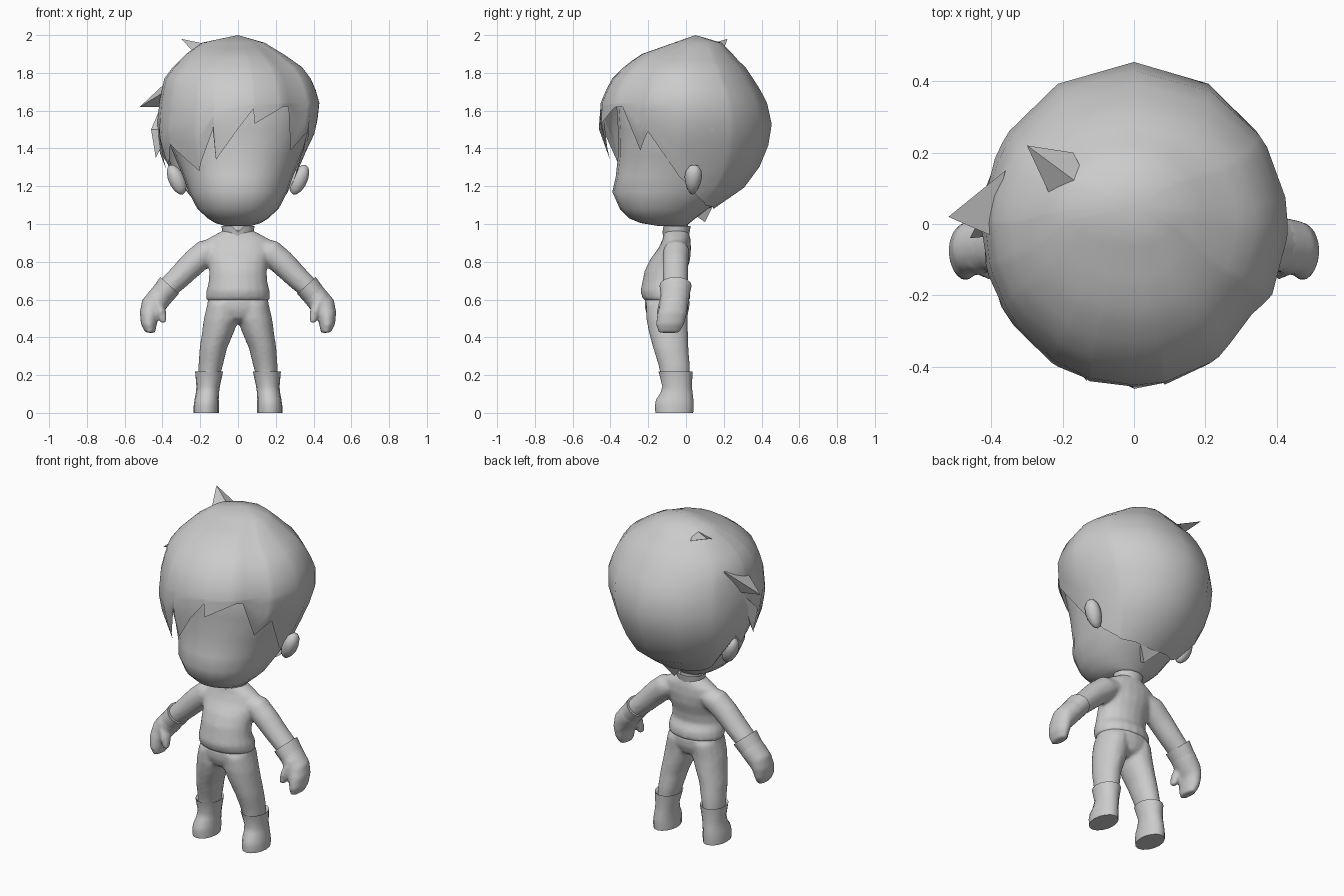
import bpy, bmesh, math
from mathutils import Vector, Matrix

if "Cube" in bpy.data.objects:
    bpy.data.objects.remove(bpy.data.objects["Cube"])

grey = bpy.data.materials.new("plain grey")
grey.diffuse_color = (0.6, 0.6, 0.6, 1)
grey.use_nodes = True
grey.node_tree.nodes["Principled BSDF"].inputs["Base Color"].default_value = grey.diffuse_color


def finish(name, bm, angle=50):
    bmesh.ops.recalc_face_normals(bm, faces=bm.faces)
    me = bpy.data.meshes.new(name)
    bm.to_mesh(me)
    bm.free()
    me.materials.append(grey)
    ob = bpy.data.objects.new(name, me)
    bpy.context.collection.objects.link(ob)
    bpy.ops.object.select_all(action='DESELECT')
    ob.select_set(True)
    bpy.context.view_layer.objects.active = ob
    bpy.ops.object.shade_smooth_by_angle(angle=math.radians(angle))
    return ob


def tube(name, rings, side=1, n=16, caps=True, shape=1.0):
    """Loft of ellipses: x, y, z, half width, half depth, tilt in degrees."""
    bm = bmesh.new()
    loops = []
    for x, y, z, a, b, *t in rings:
        t = math.radians(t[0]) if t else 0
        loop = []
        for i in range(n):
            h = 2 * math.pi * i / n
            c = math.copysign(abs(math.cos(h)) ** shape, math.cos(h)) * a
            s = math.copysign(abs(math.sin(h)) ** shape, math.sin(h)) * b
            loop.append(bm.verts.new((side * (x + c * math.cos(t)), y + s, z + c * math.sin(t))))
        loops.append(loop)
    for p, q in zip(loops, loops[1:]):
        for i in range(n):
            j = (i + 1) % n
            bm.faces.new((p[i], p[j], q[j], q[i]))
    if caps:
        bm.faces.new(loops[0])
        bm.faces.new(loops[-1])
    return finish(name, bm)


def blend(parts, smooth=6):
    """Join overlapping parts and melt them into one smooth skin."""
    bpy.ops.object.select_all(action='DESELECT')
    for p in parts:
        p.select_set(True)
    bpy.context.view_layer.objects.active = parts[0]
    bpy.ops.object.join()
    m = parts[0].modifiers.new("melt", 'REMESH')
    m.mode, m.voxel_size, m.use_smooth_shade = 'VOXEL', 0.011, True
    m = parts[0].modifiers.new("relax", 'SMOOTH')
    m.factor, m.iterations = 0.5, smooth


def lock(name, pts):
    """Pointed tuft from four points."""
    bm = bmesh.new()
    v = [bm.verts.new(p) for p in pts]
    for f in ((0, 1, 2), (0, 1, 3), (0, 2, 3), (1, 2, 3)):
        bm.faces.new([v[i] for i in f])
    return finish(name, bm, 20)


def interp(table, k):
    """Linear lookup in rows sorted by falling first value."""
    if k >= table[0][0]:
        return table[0][1:]
    for p, q in zip(table, table[1:]):
        if k >= q[0]:
            f = (p[0] - k) / (p[0] - q[0])
            return [a + (b - a) * f for a, b in zip(p[1:], q[1:])]
    return table[-1][1:]


# head: z, front, back, half width
head = [(0.99, .15, .0, .07), (1.005, .24, .02, .12), (1.03, .30, .05, .16), (1.08, .35, .12, .215),
        (1.17, .39, .25, .262), (1.25, .372, .32, .29), (1.36, .36, .375, .337), (1.5, .36, .41, .395),
        (1.66, .37, .375, .395), (1.77, .33, .30, .34), (1.85, .25, .23, .25), (1.91, .12, .11, .12)]
tube("head", [(0, (b - f) / 2, z, w, (f + b) / 2) for z, f, b, w in head], n=24, shape=0.92)

# hair cap: z, front, back, right half width, left half width
cap = [(2.0, 0, 0, 0, 0), (1.96, .10, .15, .14, .19), (1.9, .25, .23, .24, .275), (1.83, .33, .315, .34, .345),
       (1.77, .39, .355, .385, .39), (1.66, .45, .425, .433, .415), (1.5, .462, .46, .415, .43),
       (1.38, .43, .425, .358, .415), (1.25, .40, .365, .302, .365), (1.17, .385, .285, .27, .30),
       (1.07, .33, .13, .20, .20)]
# hairline: angle from the front (positive to the right), height
line = [(180, 1.08), (125, 1.10), (100, 1.16), (85, 1.25), (64, 1.49), (54, 1.39), (40, 1.62), (34, 1.62),
        (12, 1.53), (11, 1.61), (-17, 1.34), (-18, 1.50), (-33, 1.28), (-52, 1.39), (-58, 1.42), (-72, 1.30),
        (-76, 1.44), (-92, 1.29), (-102, 1.36), (-114, 1.13), (-125, 1.10), (-180, 1.08)]
inset = [(64, 1), (54, .95), (46, .94), (36, .99), (20, 1)]
angles = sorted({a for a, _ in line} | set(range(-150, 180, 30)), reverse=True)
angles.remove(-180)
bm = bmesh.new()
top = bm.verts.new((0, .05, 2.0))
cols = []
for a in angles:
    end, = interp(line, a)
    r, = interp(inset, a)
    h = math.radians(a)
    knee = 1.64
    heights = [1.96, 1.93, 1.9, 1.865, 1.83, 1.77, 1.71, knee] + [knee + (end - knee) * k / 5 for k in range(1, 6)]
    col = []
    for z in heights:
        f, b, wr, wl = interp(cap, z)
        x = math.sin(h) * (wr if h > 0 else wl) * r
        y = -math.cos(h) * (f if math.cos(h) > 0 else b) * r
        col.append(bm.verts.new((x, y + .05 * max(0, (z - 1.85) / .15), z)))
    cols.append(col)
for p, q in zip(cols, cols[1:] + cols[:1]):
    bm.faces.new((top, q[0], p[0]))
    for k in range(len(p) - 1):
        bm.faces.new((p[k], q[k], q[k + 1], p[k + 1]))
finish("hair", bm)

# loose tufts
lock("crown_tuft", [(-.30, .22, 1.98), (-.17, .20, 1.925), (-.235, .08, 1.91), (-.11, .08, 1.94)])
lock("side_tuft", [(-.52, .02, 1.62), (-.36, .15, 1.77), (-.405, -.03, 1.69), (-.38, .07, 1.62)])
lock("temple_tuft", [(-.435, -.03, 1.35), (-.46, -.04, 1.50), (-.41, .06, 1.62), (-.36, -.03, 1.5)])
lock("nape_tuft", [(.01, .10, 1.01), (-.07, .14, 1.09), (.07, .14, 1.09), (.0, .03, 1.06)])

# ears
for s, side in ((1, "right"), (-1, "left")):
    bm = bmesh.new()
    bmesh.ops.create_uvsphere(bm, u_segments=10, v_segments=7, radius=1)
    for v in bm.verts:  # narrow the lobe
        v.co.y = v.co.y * (1 + .25 * v.co.z) + .1 * v.co.z
    m = (Matrix.Translation((s * .325, .038, 1.235)) @ Matrix.Rotation(math.radians(s * 24), 4, 'Y')
         @ Matrix.Diagonal((.045, .045, .085, 1)))
    bmesh.ops.transform(bm, matrix=m, verts=bm.verts)
    finish(side + "_ear", bm, 70)

# neck and collar with a notch at the front
tube("neck", [(0, -.05, .92, .06, .06), (0, -.05, 1.04, .06, .06)], n=12)
collar = tube("collar", [(0, -.05, .94, .08, .066), (0, -.05, .99, .088, .075)], n=16, caps=False)
for v in collar.data.vertices:
    if abs(v.co.x) < .01 and v.co.y < -.1:
        v.co.z -= .035 if v.co.z > .97 else .02

shirt = [tube("shirt", [(0, -.1, .592, .16, .112), (0, -.103, .605, .17, .127), (0, -.11, .645, .168, .132),
                        (0, -.118, .69, .156, .114), (0, -.108, .75, .153, .112), (0, -.085, .81, .16, .107),
                        (0, -.06, .87, .177, .087), (0, -.05, .92, .165, .074), (0, -.05, .95, .11, .067),
                        (0, -.05, .97, .07, .06)], n=20)]
trousers = [tube("trousers", [(0, -.1, .48, .03, .06), (0, -.1, .50, .09, .10), (0, -.1, .55, .16, .118),
                              (0, -.1, .61, .163, .12)], n=20)]

for s, side in ((1, "right"), (-1, "left")):
    # sleeves
    shirt.append(tube(side + "_sleeve", [
        (.10, -.05, .875, .05, .06, 70), (.17, -.052, .85, .071, .071, 58), (.235, -.055, .795, .069, .069, 48),
        (.31, -.055, .72, .063, .067, 45), (.385, -.055, .65, .057, .065, 45)], s))
    # cuffs
    tube(side + "_cuff", [(.365, -.055, .672, .05, .07, 42), (.362, -.055, .675, .066, .085, 42),
                          (.412, -.058, .613, .062, .075, 40)], s)
    # hands and thumbs
    hand = tube(side + "_glove", [
        (.39, -.057, .64, .063, .077, 41), (.412, -.058, .613, .064, .078, 40), (.452, -.065, .565, .065, .076, 30),
        (.47, -.075, .52, .052, .079, 15), (.473, -.085, .465, .042, .074, 8), (.466, -.09, .424, .026, .056, 5)], s)
    thumb = tube(side + "_thumb", [
        (.435, -.09, .61, .04, .05, 30), (.412, -.115, .555, .032, .04, 15),
        (.402, -.125, .51, .025, .03, 5), (.395, -.13, .475, .014, .018, 0)], s, n=8)
    blend([hand, thumb], 3)
    # trouser legs
    trousers.append(tube(side + "_leg", [
        (.08, -.1, .58, .082, .114), (.09, -.1, .49, .093, .11), (.108, -.092, .42, .084, .104),
        (.131, -.08, .34, .073, .094), (.145, -.062, .25, .065, .084), (.155, -.055, .18, .056, .077)], s))
    # boots
    tube(side + "_boot", [(.155, -.055, .205, .055, .075), (.153, -.055, .218, .074, .09),
                          (.158, -.047, .14, .062, .078), (.162, -.05, .105, .061, .085),
                          (.166, -.06, .07, .064, .099), (.168, -.062, .035, .067, .103),
                          (.168, -.062, 0, .067, .1)], s)

blend(shirt, 5)
blend(trousers, 8)
